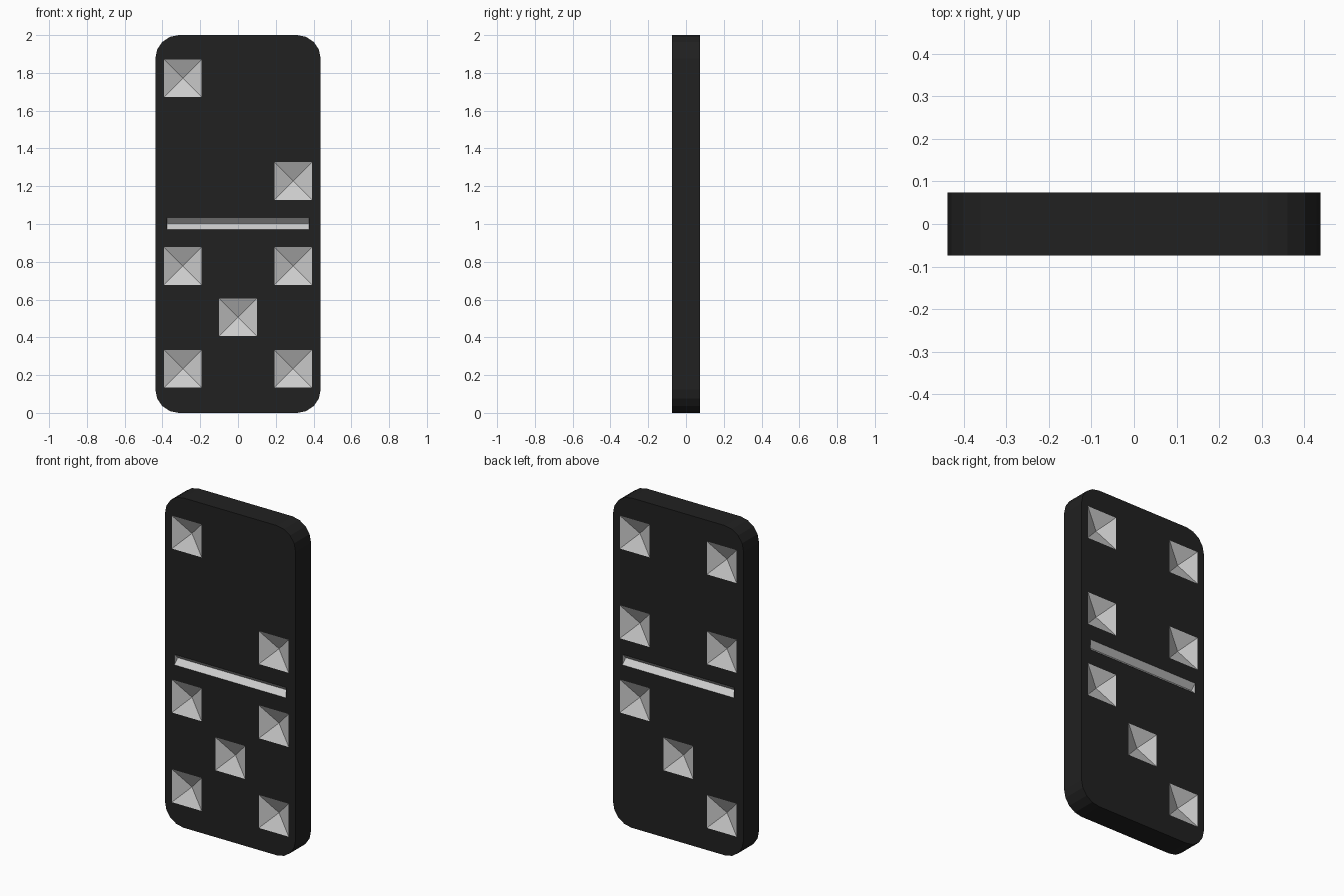
import bpy, bmesh
from math import pi, sqrt
from mathutils import Matrix

if "Cube" in bpy.data.objects:
    bpy.data.objects.remove(bpy.data.objects["Cube"])

W, T, H = 0.438, 0.074, 2.0      # half width, half thickness, height
PIP, DEPTH = 0.1, 0.05           # pip half size and depth


def material(name, value):
    m = bpy.data.materials.new(name)
    m.diffuse_color = (value, value, value, 1)
    m.use_nodes = True
    m.node_tree.nodes["Principled BSDF"].inputs["Base Color"].default_value = m.diffuse_color
    return m


def make(name, bm, mat):
    me = bpy.data.meshes.new(name)
    bmesh.ops.recalc_face_normals(bm, faces=bm.faces)
    bm.to_mesh(me)
    bm.free()
    me.materials.append(mat)
    ob = bpy.data.objects.new(name, me)
    bpy.context.collection.objects.link(ob)
    return ob


black = material("black", 0.015)
white = material("white", 0.8)

# Tile: slab with rounded corners
bm = bmesh.new()
bmesh.ops.create_cube(bm, size=1, matrix=Matrix.Translation((0, 0, H / 2))
                      @ Matrix.Diagonal((2 * W, 2 * T, H, 1)))
corners = [e for e in bm.edges if abs(e.verts[0].co.y - e.verts[1].co.y) > T]
bmesh.ops.bevel(bm, geom=corners, offset=0.125, segments=4, profile=0.5, affect='EDGES')
tile = make("domino_tile", bm, black)

# Pyramid pips and divider grooves, laid out as seen facing each side
C, D = 0.292, 0.272
FRONT = [(-C, 1.5 + D), (C, 1.5 - D), (0, 0.506)] + [(x, 0.506 + z) for x in (-C, C) for z in (-D, D)]
BACK = [(x, 1.5 + z) for x in (-C, C) for z in (-D, D)] + [(-C, 0.506 + D), (0, 0.506), (C, 0.506 - D)]
K = 1.2                          # cutters stick out a little past the face

bm = bmesh.new()
for turn, pips in ((0, FRONT), (pi, BACK)):
    side = Matrix.Rotation(turn, 4, 'Z')
    for x, z in pips:
        h = DEPTH * K
        place = Matrix.Translation((x, -T + DEPTH - h / 2, z))
        bmesh.ops.create_cone(bm, cap_ends=True, segments=4, radius1=PIP * K * sqrt(2), radius2=0,
                              depth=h, matrix=side @ place @ Matrix.Rotation(-pi / 2, 4, 'X')
                              @ Matrix.Rotation(pi / 4, 4, 'Z'))
    bmesh.ops.create_cone(bm, cap_ends=True, segments=4, radius1=0.04, radius2=0.04, depth=0.75,
                          matrix=side @ Matrix.Translation((0, -T - 0.008, 1.003))
                          @ Matrix.Rotation(pi / 2, 4, 'Y'))
bmesh.ops.remove_doubles(bm, verts=bm.verts, dist=1e-5)
cutter = make("recess_cutter", bm, white)
cutter.hide_render = True
cutter.hide_set(True)

cut = tile.modifiers.new("recesses", 'BOOLEAN')
cut.object = cutter
cut.operation = 'DIFFERENCE'
cut.solver = 'EXACT'
cut.material_mode = 'TRANSFER'
